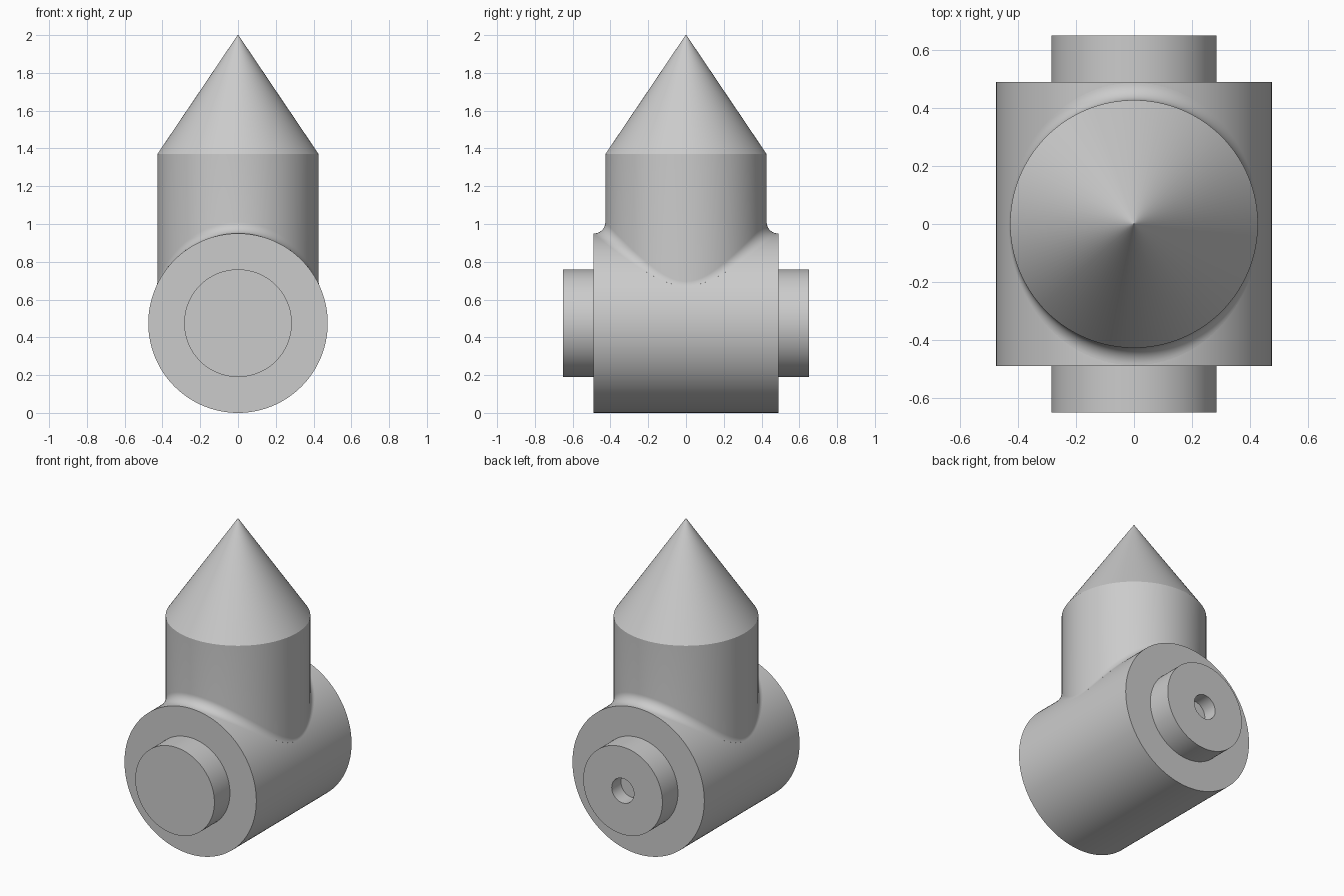
import bpy
import bmesh
import math
from mathutils import Vector

if "Cube" in bpy.data.objects:
    bpy.data.objects.remove(bpy.data.objects["Cube"], do_unlink=True)

SEG = 128         # sides of every round part
BODY_R = 0.475    # lying cylinder
AXIS_Z = 0.475    # height of its axis
TOWER_R = 0.427   # standing cylinder
FILLET = 0.06     # blend between the two

grey = bpy.data.materials.new("light_grey")
grey.use_nodes = True
colour = (0.6, 0.6, 0.6, 1)
grey.diffuse_color = colour
grey.node_tree.nodes["Principled BSDF"].inputs["Base Color"].default_value = colour


def skin(name, rings):
    """Bridge a list of closed rings, cap both ends and shade smooth."""
    bm = bmesh.new()
    loops = [[bm.verts.new(p) for p in ring] for ring in rings]
    for a, b in zip(loops, loops[1:]):
        for i in range(SEG):
            j = (i + 1) % SEG
            bm.faces.new((a[i], a[j], b[j], b[i]))
    bm.faces.new(loops[0])
    bm.faces.new(loops[-1])
    bmesh.ops.recalc_face_normals(bm, faces=bm.faces)
    mesh = bpy.data.meshes.new(name)
    bm.to_mesh(mesh)
    bm.free()
    mesh.materials.append(grey)
    obj = bpy.data.objects.new(name, mesh)
    bpy.context.collection.objects.link(obj)
    bpy.ops.object.select_all(action="DESELECT")
    obj.select_set(True)
    bpy.context.view_layer.objects.active = obj
    bpy.ops.object.shade_smooth_by_angle(angle=math.radians(30))
    return obj


angles = [2 * math.pi * i / SEG for i in range(SEG)]


def ring_y(radius, y):
    return [(radius * math.cos(t), y, AXIS_Z + radius * math.sin(t)) for t in angles]


def ring_z(radius, z):
    return [(radius * math.cos(t), radius * math.sin(t), z) for t in angles]


def fillet_point(t, step):
    """Point on a ball rolling between the two cylinders (step 0 tower, 1 body)."""
    c, s = math.cos(t), math.sin(t)
    x, y = (TOWER_R + FILLET) * c, (TOWER_R + FILLET) * s
    h = math.sqrt((BODY_R + FILLET) ** 2 - x * x)
    to_tower = Vector((-c, -s, 0))
    to_body = Vector((-x, 0, -h)).normalized()
    return Vector((x, y, AXIS_Z + h)) + FILLET * to_tower.slerp(to_body, step)


# Lying cylinder with a boss at each end and a blind hole in the rear boss
body_profile = [(0.285, -0.65), (0.285, -0.49), (BODY_R, -0.49), (BODY_R, 0.49),
                (0.285, 0.49), (0.285, 0.65), (0.08, 0.65), (0.08, 0.555)]
skin("body_with_bosses", [ring_y(r, y) for r, y in body_profile])

# Standing cylinder with pointed roof and a blended foot
STEPS = 12
foot = [[fillet_point(t, k / STEPS) for t in angles] for k in range(STEPS, -1, -1)]
skin("pointed_tower",
     [ring_z(TOWER_R - 0.05, AXIS_Z)] + foot
     + [ring_z(TOWER_R, 1.37), ring_z(0.002, 2.0)])
